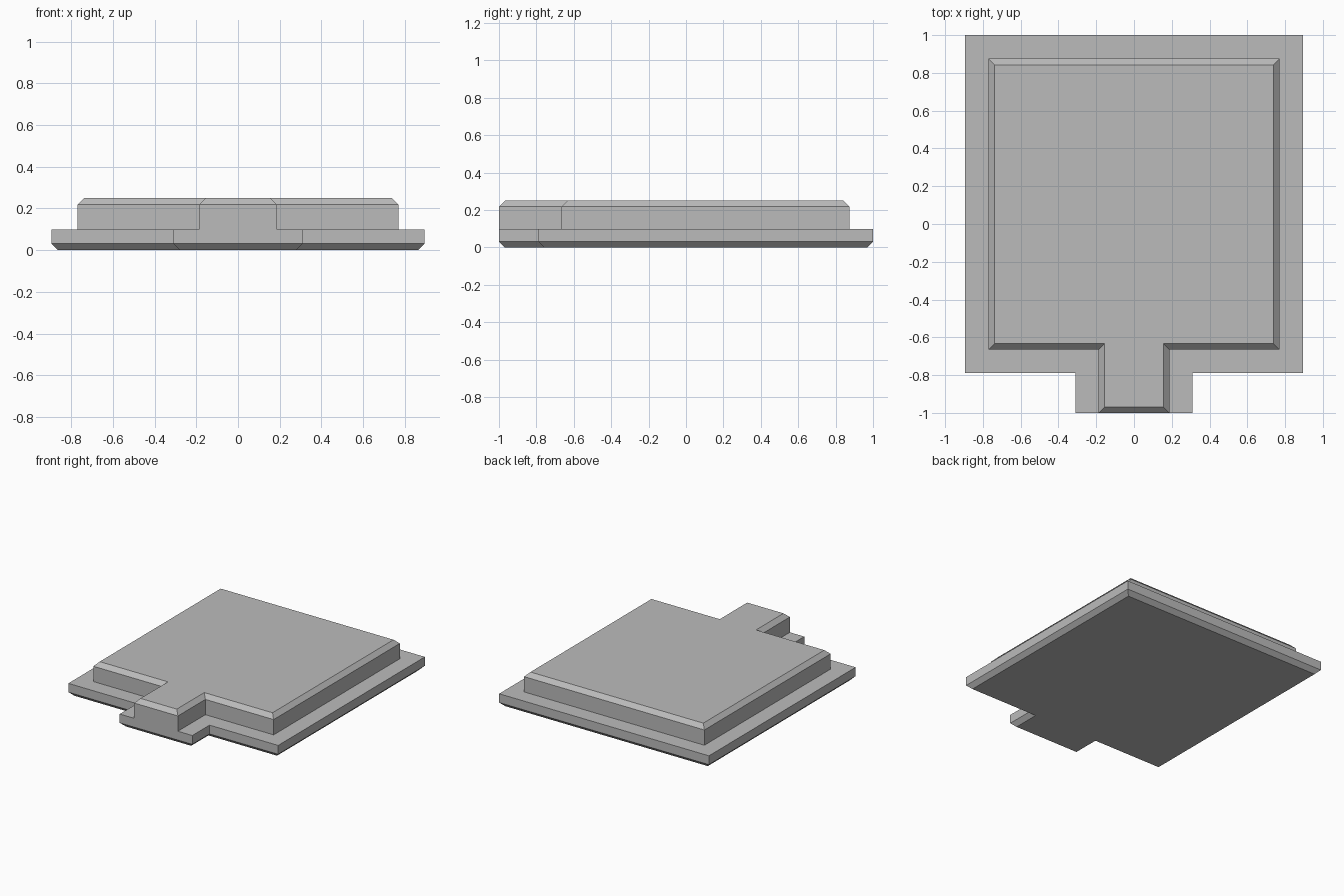
import bpy
import bmesh

cube = bpy.data.objects.get("Cube")
if cube:
    bpy.data.objects.remove(cube, do_unlink=True)

CHAMFER = 0.032

grey = bpy.data.materials.new("plain grey")
grey.use_nodes = True
grey.diffuse_color = (0.5, 0.5, 0.5, 1)
grey.node_tree.nodes["Principled BSDF"].inputs["Base Color"].default_value = (0.5, 0.5, 0.5, 1)


def outline(half, back, front, tab_half, inset):
    """Square with a tab reaching the front edge, shrunk evenly by inset."""
    w, t = half - inset, tab_half - inset
    b, f, tip = back - inset, front + inset, -1 + inset
    right = [(t, tip), (t, f), (w, f), (w, b)]
    return right + [(-x, y) for x, y in reversed(right)]


def tabbed_slab(name, shape, levels):
    """Stack outlines at (height, inset) levels and close both ends."""
    bm = bmesh.new()
    rings = [[bm.verts.new((x, y, z)) for x, y in outline(*shape, inset)]
             for z, inset in levels]
    for low, high in zip(rings, rings[1:]):
        for i in range(len(low)):
            j = (i + 1) % len(low)
            bm.faces.new((low[i], low[j], high[j], high[i]))
    bm.faces.new(reversed(rings[0]))
    bm.faces.new(rings[-1])
    bmesh.ops.recalc_face_normals(bm, faces=bm.faces)
    mesh = bpy.data.meshes.new(name)
    bm.to_mesh(mesh)
    bm.free()
    mesh.materials.append(grey)
    obj = bpy.data.objects.new(name, mesh)
    bpy.context.collection.objects.link(obj)
    return obj


# Wide base plate, chamfered along its underside
tabbed_slab("base_plate", (0.896, 1.0, -0.79, 0.31),
            [(0, CHAMFER), (CHAMFER, 0), (0.1, 0)])

# Narrower raised slab, chamfered along its top
tabbed_slab("raised_slab", (0.77, 0.875, -0.665, 0.187),
            [(0.1, 0), (0.25 - CHAMFER, 0), (0.25, CHAMFER)])
